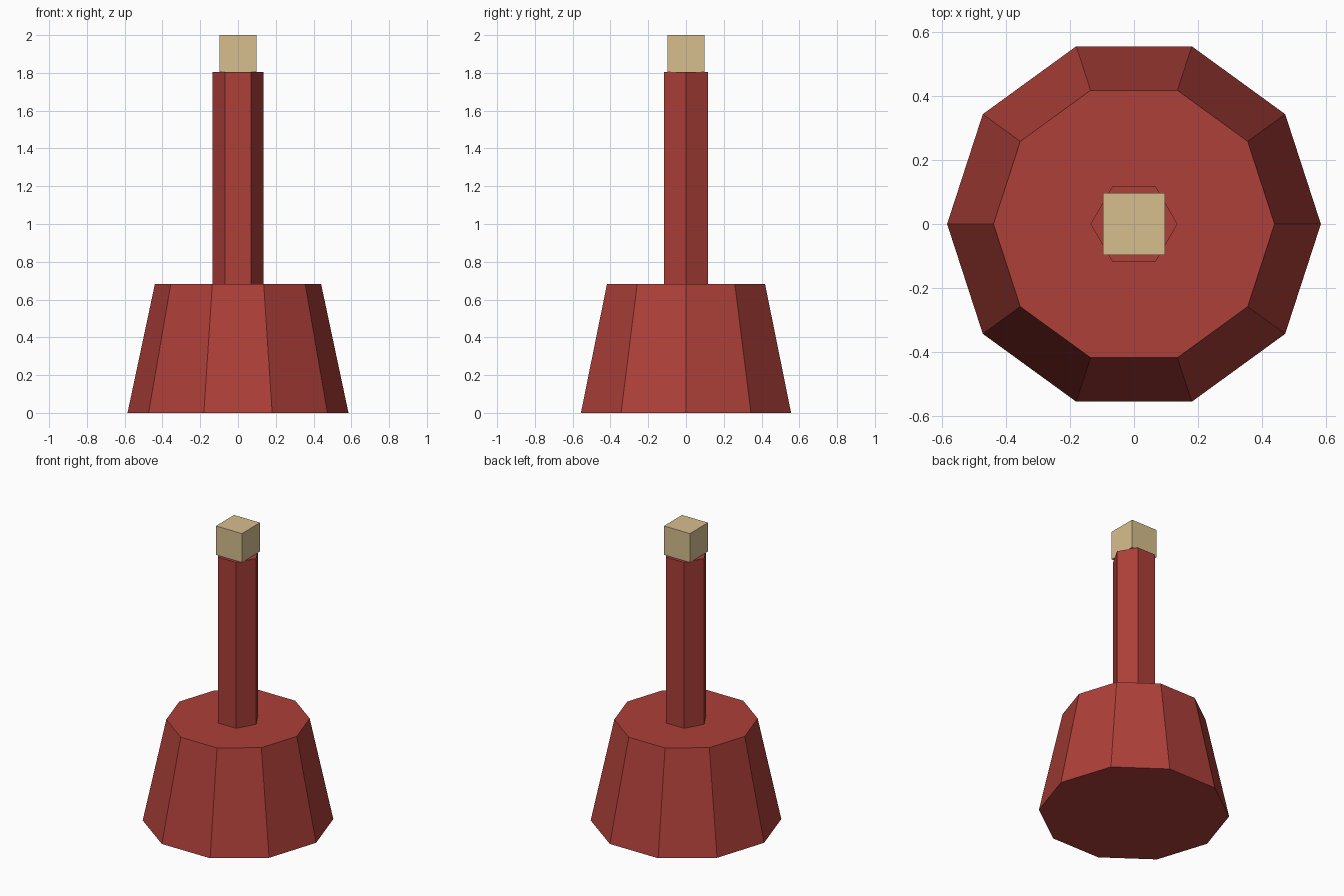
import bpy, bmesh, math

if "Cube" in bpy.data.objects:
    bpy.data.objects.remove(bpy.data.objects["Cube"])


def material(name, rgb):
    mat = bpy.data.materials.new(name)
    mat.diffuse_color = (*rgb, 1.0)
    mat.use_nodes = True
    mat.node_tree.nodes["Principled BSDF"].inputs["Base Color"].default_value = mat.diffuse_color
    return mat


def frustum(name, sides, r_bottom, r_top, z0, z1, mat, turn=0.0):
    """Flat-sided solid with its first corner at angle `turn` from +x."""
    bm = bmesh.new()
    rings = []
    for r, z in ((r_bottom, z0), (r_top, z1)):
        angles = [turn + 2 * math.pi * i / sides for i in range(sides)]
        rings.append([bm.verts.new((r * math.cos(a), r * math.sin(a), z)) for a in angles])
    low, high = rings
    bm.faces.new(low[::-1])
    bm.faces.new(high)
    for i in range(sides):
        j = (i + 1) % sides
        bm.faces.new((low[i], low[j], high[j], high[i]))
    mesh = bpy.data.meshes.new(name)
    bm.to_mesh(mesh)
    bm.free()
    mesh.materials.append(mat)
    obj = bpy.data.objects.new(name, mesh)
    bpy.context.collection.objects.link(obj)
    return obj


red = material("brick_red", (0.42, 0.050, 0.040))
tan = material("tan", (0.68, 0.52, 0.27))

# Ten-sided tapered base
frustum("base", 10, 0.585, 0.44, 0.0, 0.682, red)
# Six-sided post
frustum("post", 6, 0.136, 0.136, 0.682, 1.805, red)
# Square cap block
half_diagonal = 0.097 * math.sqrt(2)
frustum("cap", 4, half_diagonal, half_diagonal, 1.805, 2.0, tan, math.pi / 4)
